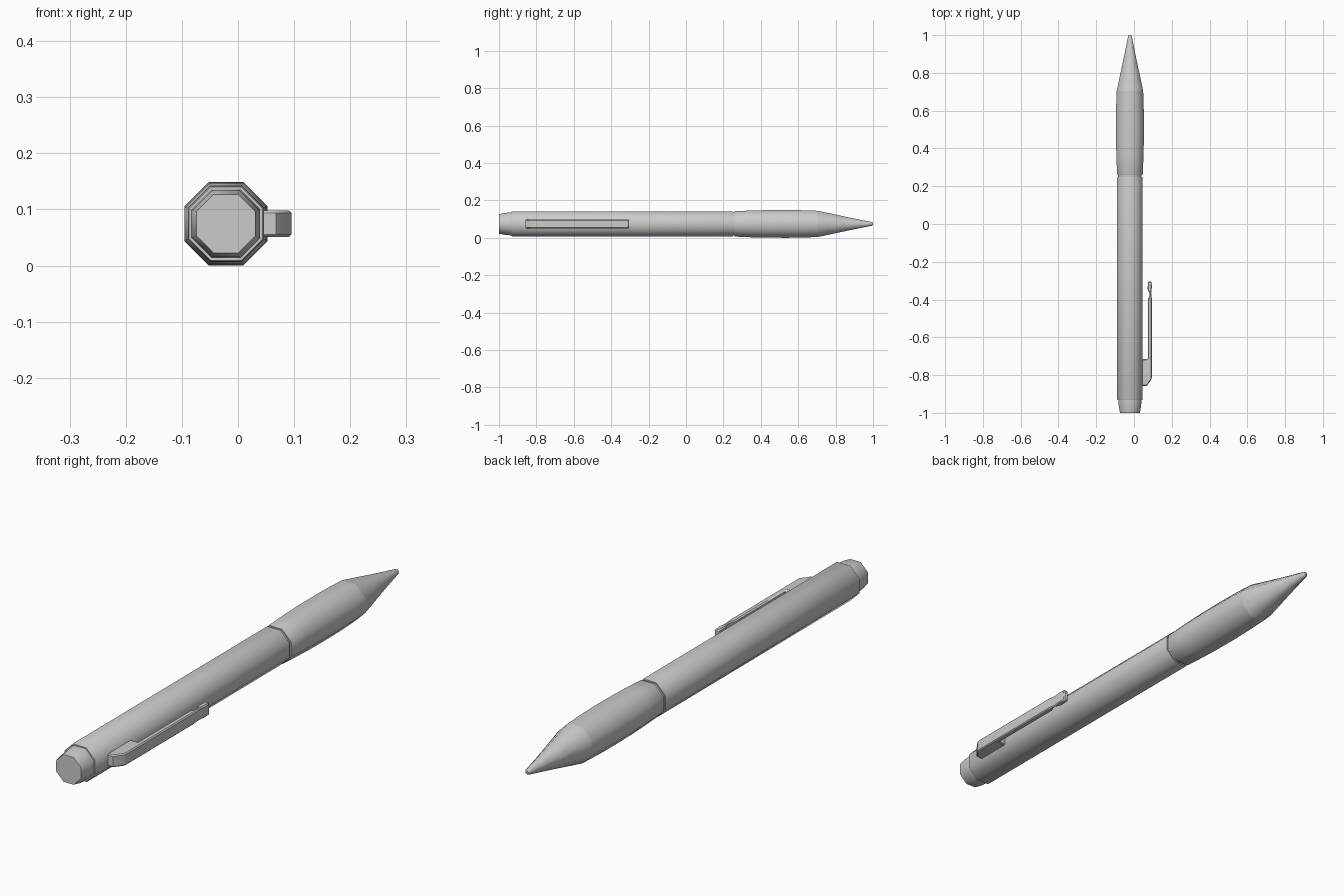
import bpy, bmesh, math

if "Cube" in bpy.data.objects:
    bpy.data.objects.remove(bpy.data.objects["Cube"])

CX, CZ = -0.0215, 0.0745      # pen axis
SIDES = 8


def finish(name, bm, angle):
    bmesh.ops.recalc_face_normals(bm, faces=bm.faces)
    mesh = bpy.data.meshes.new(name)
    bm.to_mesh(mesh)
    bm.free()
    obj = bpy.data.objects.new(name, mesh)
    bpy.context.collection.objects.link(obj)
    bpy.ops.object.select_all(action='DESELECT')
    obj.select_set(True)
    bpy.context.view_layer.objects.active = obj
    bpy.ops.object.shade_smooth_by_angle(angle=math.radians(angle))
    return obj


def octagon_lathe(name, profile):
    """Closed eight-sided turning along y; profile is (y, half width across flats)."""
    bm = bmesh.new()
    rings = []
    for y, half in profile:
        r = half / math.cos(math.pi / SIDES)
        angles = [2 * math.pi * (i + 0.5) / SIDES for i in range(SIDES)]
        rings.append([bm.verts.new((CX + r * math.cos(a), y, CZ + r * math.sin(a)))
                      for a in angles])
    for a, b in zip(rings, rings[1:]):
        for i in range(SIDES):
            j = (i + 1) % SIDES
            bm.faces.new((a[i], a[j], b[j], b[i]))
    bm.faces.new(rings[0])
    bm.faces.new(rings[-1])
    return finish(name, bm, 50)


# Push button at the back end
octagon_lathe("push_button", [(-1.0, 0.0525), (-0.965, 0.059), (-0.94, 0.061), (-0.92, 0.061)])

# Straight barrel
octagon_lathe("barrel", [(-0.932, 0.0655), (-0.928, 0.0675), (0.246, 0.0675), (0.25, 0.0665)])

# Recessed joint between barrel and grip
octagon_lathe("joint_ring", [(0.24, 0.062), (0.27, 0.062)])

# Swelling grip
octagon_lathe("grip", [(0.26, 0.0665), (0.264, 0.068), (0.35, 0.0715), (0.43, 0.0735),
                       (0.54, 0.0742), (0.63, 0.0728), (0.705, 0.070)])

# Writing cone and point
octagon_lathe("tip_cone", [(0.705, 0.070), (0.76, 0.0585), (0.85, 0.039), (0.93, 0.0225),
                           (0.975, 0.0135), (0.992, 0.0105), (1.0, 0.006)])

# Pocket clip: side profile (x, y) extruded in z
clip_profile = [(0.035, -0.857), (0.068, -0.857), (0.093, -0.822), (0.095, -0.81),
                (0.095, -0.40), (0.091, -0.365), (0.095, -0.335), (0.093, -0.305),
                (0.074, -0.305), (0.072, -0.345), (0.083, -0.370), (0.083, -0.38), (0.073, -0.40),
                (0.073, -0.715), (0.035, -0.715)]
bm = bmesh.new()
base = bm.faces.new([bm.verts.new((x, y, CZ - 0.0235)) for x, y in clip_profile])
top = bmesh.ops.extrude_face_region(bm, geom=[base])
bmesh.ops.translate(bm, vec=(0, 0, 0.047),
                    verts=[g for g in top["geom"] if isinstance(g, bmesh.types.BMVert)])
clip = finish("pocket_clip", bm, 30)
bevel = clip.modifiers.new("edge_bevel", 'BEVEL')
bevel.width = 0.004
bevel.segments = 1
bevel.limit_method = 'ANGLE'
bevel.angle_limit = math.radians(60)
